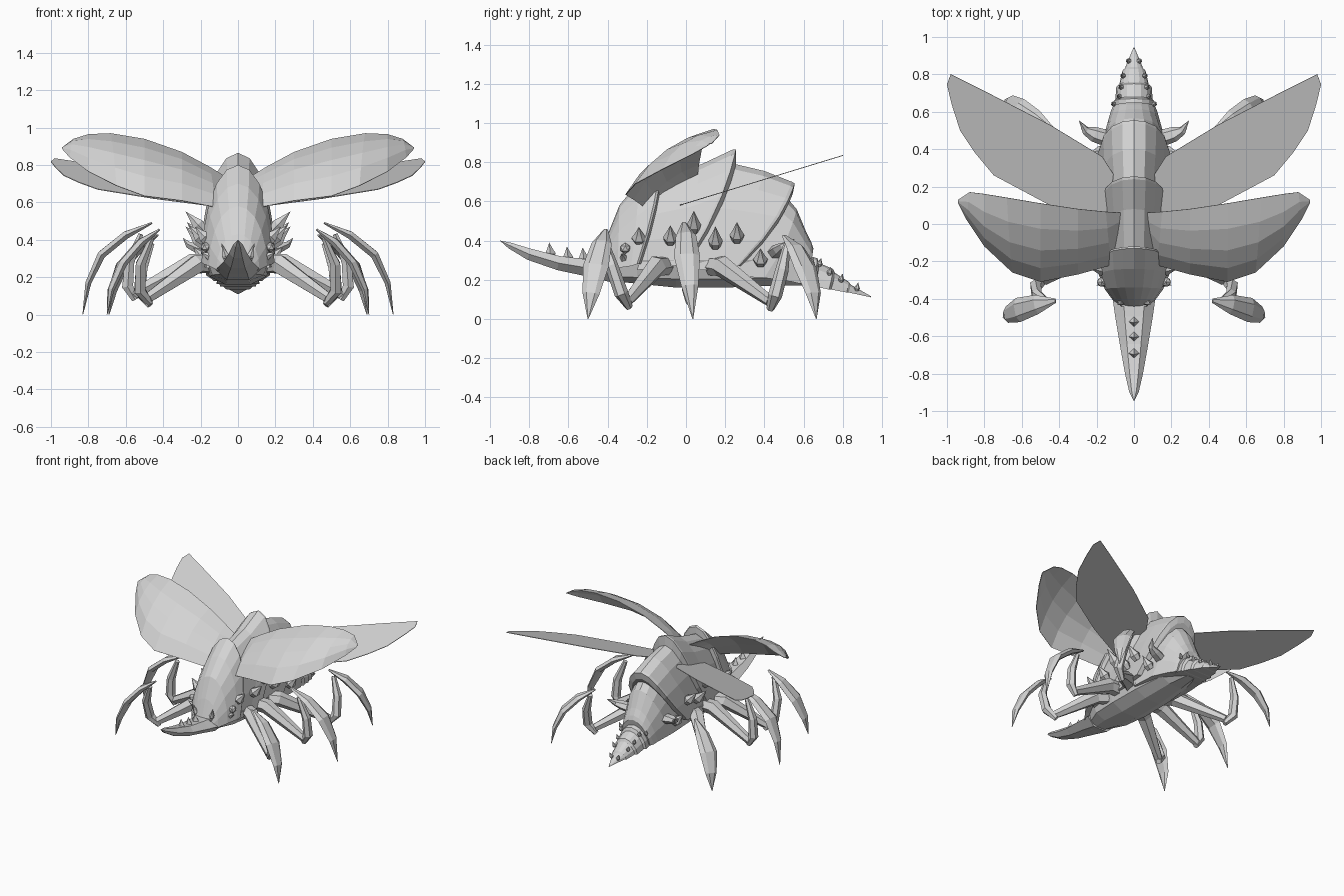
import bpy, bmesh, math
from mathutils import Vector

mat = bpy.data.materials.new("shell grey")
mat.diffuse_color = (0.66, 0.66, 0.66, 1)


def finish(name, bm, mirror=False, thick=0):
    bmesh.ops.remove_doubles(bm, verts=bm.verts, dist=0.0005)
    bmesh.ops.recalc_face_normals(bm, faces=bm.faces)
    me = bpy.data.meshes.new(name)
    bm.to_mesh(me)
    bm.free()
    me.materials.append(mat)
    ob = bpy.data.objects.new(name, me)
    bpy.context.collection.objects.link(ob)
    if thick:
        ob.modifiers.new("thickness", 'SOLIDIFY').thickness = thick
    if mirror:
        mod = ob.modifiers.new("mirror", 'MIRROR')
        mod.use_clip = False
        mod.use_mirror_merge = False
    return ob


def skin(bm, rings):
    """Bridge closed rings of points and cap both ends."""
    vs = [[bm.verts.new(p) for p in r] for r in rings]
    n = len(vs[0])
    for a, b in zip(vs, vs[1:]):
        for i in range(n):
            j = (i + 1) % n
            bm.faces.new((a[i], a[j], b[j], b[i]))
    bm.faces.new(vs[0])
    bm.faces.new(vs[-1][::-1])


def shell(name, rings, seg=10):
    """Arched plate; ring = y at foot, y at crown, half width, z foot, z crown."""
    bm = bmesh.new()
    out = []
    for y0, y1, w, z0, z1 in rings:
        ring = []
        for i in range(seg + 1):
            a = math.pi * i / seg
            s = math.sin(a)
            ring.append((w * math.cos(a), y0 + (y1 - y0) * s * (1.5 - .5 * s), z0 + (z1 - z0) * s))
        out.append(ring)
    skin(bm, out)
    return finish(name, bm)


def tube(bm, path, radii, side, sides=6):
    """Tapered limb; radii = (along side vector, across it)."""
    pts = [Vector(p) for p in path]
    side = Vector(side).normalized()
    rings = []
    for k, (p, (ra, rb)) in enumerate(zip(pts, radii)):
        t = (pts[min(k + 1, len(pts) - 1)] - pts[max(k - 1, 0)]).normalized()
        n = t.cross(side).normalized()
        s = n.cross(t)
        ra, rb = max(ra, 0.0001), max(rb, 0.0001)
        rings.append([p + s * ra * math.cos(2 * math.pi * i / sides)
                      + n * rb * math.sin(2 * math.pi * i / sides) for i in range(sides)])
    skin(bm, rings)


def spike(bm, base, d, length, r, sides=6):
    base, d = Vector(base), Vector(d).normalized()
    side = Vector((0, 1, 0)) if abs(d.y) < 0.7 else Vector((1, 0, 0))
    prof = [(0, 0.7), (0.3, 1), (0.55, 0.6), (1, 0)]
    tube(bm, [base + d * length * t for t, _ in prof],
         [(r * q, r * q) for _, q in prof], side, sides)


# Overlapping body plates
shell("front_shell", [(-.44, -.44, .075, .23, .30), (-.405, -.40, .115, .24, .43),
                      (-.35, -.34, .155, .26, .58), (-.28, -.24, .185, .27, .70),
                      (-.25, -.13, .195, .28, .80), (-.24, -.12, .19, .28, .79),
                      (-.23, -.12, .17, .28, .74)])
shell("middle_shell", [(-.25, -.14, .17, .25, .73), (-.12, .08, .185, .26, .79),
                       (-.01, .24, .20, .28, .865), (.00, .255, .20, .28, .865),
                       (.01, .255, .17, .28, .78)])
shell("rear_shell", [(-.03, .21, .175, .25, .80), (.13, .40, .195, .25, .755),
                     (.26, .54, .203, .27, .70), (.27, .555, .20, .27, .69),
                     (.28, .545, .17, .27, .64)])
shell("abdomen", [(.20, .48, .17, .22, .66), (.40, .565, .17, .21, .56),
                  (.54, .615, .14, .19, .44), (.58, .64, .13, .18, .39),
                  (.61, .65, .12, .18, .36), (.61, .64, .10, .18, .32)])
shell("tail", [(.58, .60, .11, .18, .33), (.65, .67, .115, .165, .31),
               (.66, .68, .10, .165, .285), (.73, .75, .095, .15, .255),
               (.74, .76, .08, .15, .235), (.82, .83, .062, .135, .19),
               (.83, .84, .05, .135, .175), (.945, .945, .002, .11, .115)], 8)

# Rounded belly under the plates
bm = bmesh.new()
skin(bm, [[(-w, y, .30), (-w * .8, y, z * .4 + .14), (-w * .35, y, z),
           (w * .35, y, z), (w * .8, y, z * .4 + .14), (w, y, .30)]
          for y, w, z in [(-.44, .07, .20), (-.25, .17, .18), (-.05, .19, .16),
                          (.2, .185, .16), (.45, .15, .17), (.62, .09, .17)]])
finish("belly", bm)

# Upturned horn and its row of spikes
bm = bmesh.new()
tube(bm, [(0, -.36, .24), (0, -.5, .26), (0, -.65, .285), (0, -.8, .33), (0, -.9, .375), (0, -.95, .40)],
     [(.12, .065), (.10, .05), (.075, .042), (.048, .034), (.025, .018), (0, 0)], (1, 0, 0))
finish("horn", bm)
bm = bmesh.new()
for y, z in [(-.69, .31), (-.6, .29), (-.52, .285)]:
    spike(bm, (0, y, z), (0, -.1, 1), .08, .027, 4)
finish("horn_spikes", bm)

# Thorns along the flanks, tail and jaw
bm = bmesh.new()
for x, y, z, l in [(.175, -.24, .39, .08), (.20, -.08, .39, .09), (.205, .04, .45, .11),
                   (.205, .15, .37, .11), (.205, .26, .40, .10), (.185, .38, .28, .08)]:
    spike(bm, (x - .02, y, z), (.75, 0, .8), l + .03, .038)
tube(bm, [(.15, .46, .34), (.215, .48, .355), (.26, .50, .37), (.295, .555, .41)],
     [(.045, .035), (.04, .03), (.024, .02), (0, 0)], (0, 1, 0))
finish("flank_thorns", bm, True)
bm = bmesh.new()
for x, y, z in [(.105, .64, .27), (.075, .68, .27), (.065, .73, .225), (.055, .79, .19), (.025, .87, .145)]:
    spike(bm, (x, y, z), (.3, .2, .9), .045, .015)
finish("tail_thorns", bm, True)
bm = bmesh.new()
spike(bm, (.06, -.41, .29), (.3, -.25, 1), .10, .02)
spike(bm, (.13, -.31, .30), (1, -.25, .5), .08, .026)
finish("jaw_thorns", bm, True)
bm = bmesh.new()
bmesh.ops.create_icosphere(bm, subdivisions=1, radius=.028)
bmesh.ops.translate(bm, verts=bm.verts, vec=(.172, -.31, .36))
finish("eye", bm, True)

# Legs: broad femur down to the elbow, shin up, then a curved blade to the ground
legs = {
    "front_leg": ([(.10, -.08, .27), (.22, -.15, .27), (.48, -.30, .09)],
                  [(.47, -.29, .06), (.525, -.33, .13), (.52, -.38, .27), (.46, -.42, .41)],
                  [(.42, -.41, .455), (.52, -.43, .385), (.62, -.46, .27), (.68, -.485, .13), (.70, -.50, 0)],
                  (.12, 1, 0)),
    "middle_leg": ([(.10, .01, .28), (.24, .01, .28), (.56, .02, .11)],
                   [(.55, .02, .08), (.59, .015, .15), (.58, .01, .28), (.52, 0, .43)],
                   [(.46, -.01, .49), (.60, 0, .425), (.73, .005, .32), (.80, .02, .17), (.83, .035, 0)],
                   (0, 1, 0)),
    "rear_leg": ([(.10, .10, .27), (.22, .18, .27), (.48, .43, .09)],
                 [(.47, .43, .05), (.525, .455, .12), (.51, .49, .25), (.46, .515, .38)],
                 [(.43, .50, .425), (.53, .56, .36), (.62, .61, .26), (.67, .65, .13), (.69, .665, 0)],
                 (-.55, 1, 0)),
}
for name, (femur, shin, blade, side) in legs.items():
    bm = bmesh.new()
    tube(bm, femur, [(.05, .05), (.055, .055), (.028, .03)], (0, 1, 0), 6)
    tube(bm, shin, [(.02, .02), (.036, .034), (.034, .03), (.018, .015)], (0, 1, 0), 6)
    tube(bm, blade, [(.012, .006), (.052, .024), (.066, .025), (.044, .018), (.002, .002)], side, 6)
    finish(name, bm, True)

# Arched wing cases: leading edge low, trailing edge high
lead = [(.07, -.10, .62), (.12, -.22, .575), (.30, -.27, .61), (.50, -.31, .635),
        (.65, -.26, .69), (.80, -.12, .765), (.90, .03, .84), (.94, .11, .885)]
trail = [(.07, .06, .74), (.15, .065, .79), (.30, .08, .87), (.50, .11, .94),
         (.68, .14, .97), (.80, .16, .965), (.88, .17, .94), (.94, .13, .895)]
bulge = [.01, .03, .05, .055, .05, .045, .03, .005]
bm = bmesh.new()
grid = []
for a, b, h in zip(lead, trail, bulge):
    row = []
    for i in range(5):
        t = i / 4
        p = Vector(a).lerp(Vector(b), t) + Vector((0, -.75, .7)) * h * 4 * t * (1 - t)
        row.append(bm.verts.new(p))
    grid.append(row)
for r, s in zip(grid, grid[1:]):
    for i in range(4):
        bm.faces.new((r[i], s[i], s[i + 1], r[i + 1]))
finish("wing_case", bm, True, .004)

# Flat hind wings rising toward the back
outline = [(.12, -.04), (.45, .10), (.75, .26), (.85, .38), (.93, .50), (.975, .64), (1.0, .745),
           (.98, .80), (.78, .70), (.45, .53), (.17, .36), (.10, .25)]
bm = bmesh.new()
bm.faces.new([bm.verts.new((x, y, .58 + (y + .04) * .305)) for x, y in outline])
finish("hind_wing", bm, True, .004)
